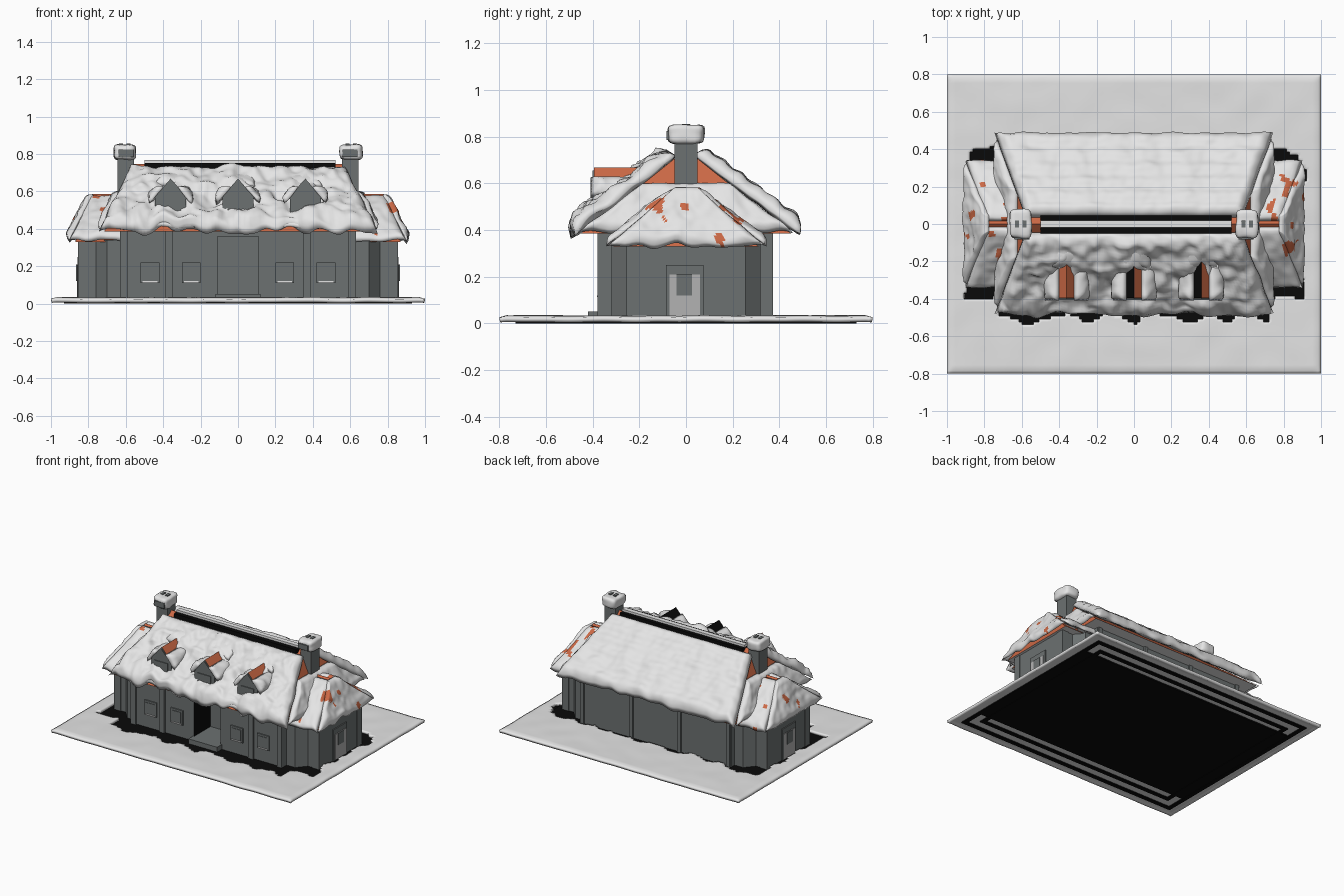
import bpy, bmesh, math
from mathutils import Vector, noise

if "Cube" in bpy.data.objects:
    bpy.data.objects.remove(bpy.data.objects["Cube"])


def material(name, r, g, b):
    m = bpy.data.materials.new(name)
    m.use_nodes = True
    m.diffuse_color = (r, g, b, 1)
    m.node_tree.nodes["Principled BSDF"].inputs["Base Color"].default_value = (r, g, b, 1)
    return m


SNOW = material("snow", .78, .78, .78)
STONE = material("grey_stone", .15, .165, .165)
TILE = material("orange_tile", .6, .14, .06)
BLACK = material("black", .003, .003, .003)
PALE = material("pale_frost", .45, .45, .45)


def finish(name, bm, mats, smooth=False):
    bmesh.ops.recalc_face_normals(bm, faces=bm.faces)
    me = bpy.data.meshes.new(name)
    bm.to_mesh(me)
    bm.free()
    for m in mats:
        me.materials.append(m)
    for p in me.polygons:
        p.use_smooth = smooth
    ob = bpy.data.objects.new(name, me)
    bpy.context.collection.objects.link(ob)
    return ob


def hull(name, points, mats, rule=None):
    """Convex solid; rule(normal) picks a material slot."""
    bm = bmesh.new()
    for p in points:
        bm.verts.new(p)
    bmesh.ops.convex_hull(bm, input=bm.verts)
    bmesh.ops.recalc_face_normals(bm, faces=bm.faces)
    for f in bm.faces:
        f.normal_update()
        f.material_index = rule(f.normal) if rule else 0
    return finish(name, bm, mats)


def box(name, xs, ys, zs, *mats, rule=None):
    return hull(name, [(x, y, z) for x in xs for y in ys for z in zs], mats, rule)


def lumpy(p, scale):
    return noise.noise(Vector(p) * scale)


def drift(name, a, b, c, d, thick, amp=.012, course=0, droop=.015, spots=False):
    """Pillow of snow on the quad a-b (upper edge), d-c (lower edge)."""
    a, b, c, d = map(Vector, (a, b, c, d))
    n = (c - a).cross(d - b).normalized()
    if n.z < 0:
        n = -n
    wide, tall = (c - d).length, (d - a).length
    nu, nv = max(8, int(wide / .016)), max(8, int(tall / .016))
    bm = bmesh.new()
    for side in (1, -.2):
        rows = []
        for j in range(nv + 1):
            row = []
            for i in range(nu + 1):
                u, v = i / nu, j / nv
                p = a.lerp(b, u).lerp(d.lerp(c, u), v)
                edge = min(u * wide, (1 - u) * wide, v * tall, (1 - v) * tall)
                round_off = math.sqrt(min(1, edge / .045))
                h = thick + amp * lumpy(p, 9) + amp * .6 * lumpy(p, 22)
                h += course * math.sin(v * math.pi * 12)
                p.z += droop * v * lumpy((p.x, p.y, 0), 11)
                p += (d - a).normalized() * droop * v * lumpy((p.x, p.y, 3), 9)
                row.append(bm.verts.new(p + n * h * round_off * side))
            rows.append(row)
        for j in range(nv):
            for i in range(nu):
                f = bm.faces.new((rows[j][i], rows[j][i + 1], rows[j + 1][i + 1], rows[j + 1][i]))
                mid = f.calc_center_median()
                if spots and side > 0 and lumpy(mid, 13) > .42:
                    f.material_index = 1
    bmesh.ops.remove_doubles(bm, verts=bm.verts, dist=.0002)
    return finish(name, bm, [SNOW, TILE], True)


# Ground: snow sheet melted away around the house, over black earth
bm = bmesh.new()
bmesh.ops.create_grid(bm, x_segments=130, y_segments=104, size=1)
for v in bm.verts:
    v.co.y *= .8
    edge = min(1 - abs(v.co.x), .8 - abs(v.co.y))
    v.co.z = .024 + .009 * min(1, edge / .03) + .003 * lumpy(v.co, 7)
bare = []
for f in bm.faces:
    c = f.calc_center_median()
    wob = .06 * lumpy(c, 8)
    front = -.5 if abs(c.x) < .72 else -.38
    if abs(c.x) < .89 + wob and front - wob < c.y < .39 + wob:
        bare.append(f)
bmesh.ops.delete(bm, geom=bare, context="FACES")
ground = finish("ground_snow", bm, [SNOW], True)
sheet = ground.modifiers.new("depth", "SOLIDIFY")
sheet.thickness, sheet.offset = .02, -1

box("earth", (-.9, .9), (-.56, .56), (.003, .014), BLACK)
for hx, hy in ((.93, .73), (.84, .64)):
    for s in (-1, 1):
        box("earth_band_side", (s * hx, s * (hx - .03)), (-hy, hy), (0, .008), BLACK)
        box("earth_band_end", (-hx, hx), (s * hy, s * (hy - .03)), (0, .008), BLACK)

# Main walls with a deep entrance recess
box("back_block", (-.2, .2), (-.17, .36), (.01, .43), STONE)
box("entrance_step", (-.12, .12), (-.42, -.17), (.01, .05), STONE)
box("entrance_lintel", (-.12, .12), (-.36, -.17), (.36, .43), STONE)
for s in (-1, 1):
    box("main_wall", (s * .11, s * .63), (-.365, .36), (.01, .43), STONE, BLACK,
        rule=lambda n: 1 if n.x * s < -.9 else 0)
    for x in (.37, .61):
        box("front_pilaster", (s * (x - .02), s * (x + .02)), (-.38, -.36), (.01, .42), STONE)
    for x in (.2, .61):
        box("back_pilaster", (s * (x - .015), s * (x + .015)), (.355, .372), (.01, .42), STONE)
    for x in (.25, .47):
        box("window_frame", (s * (x - .05), s * (x + .05)), (-.374, -.36), (.11, .22), STONE)
        box("window_pane", (s * (x - .036), s * (x + .036)), (-.378, -.36), (.124, .206), STONE)
        box("window_sill_snow", (s * (x - .04), s * (x + .04)), (-.382, -.36), (.113, .12), SNOW)

    # End wings with chamfered shoulders and a door
    hull("wing_shoulder", [(s * x, y * t, z) for x, y in ((.5, .32), (.7, .32), (.76, .25))
                           for t in (-1, 1) for z in (.01, .34)], [STONE])
    box("wing_wall", (s * .6, s * .85), (-.25, .25), (.01, .34), STONE)
    for t in (-1, 1):
        box("wing_corner", (s * .8, s * .855), (t * .2, t * .256), (.01, .34), STONE)
    box("door_frame", (s * .84, s * .858), (-.085, .075), (.01, .25), STONE)
    box("door", (s * .85, s * .862), (-.07, .06), (.02, .21), PALE)
    box("door_glass", (s * .85, s * .866), (-.04, .025), (.12, .21), STONE)

    # Wing roof: tiled hip with snow on three sides
    hull("wing_tiles", [(s * .5, -.31, .33), (s * .5, .31, .33), (s * .87, -.31, .33),
                        (s * .87, .31, .33), (s * .5, 0, .585), (s * .78, 0, .585)],
         [TILE, SNOW], lambda n: 1 if n.z < -.9 else 0)
    for t in (-1, 1):
        drift("wing_snow", (s * .52, t * .015, .575), (s * .79, t * .015, .575),
              (s * .9, t * .34, .335), (s * .52, t * .34, .335), .03, spots=True)
    drift("wing_end_snow", (s * .775, -.04, .585), (s * .775, .04, .585),
          (s * .9, .335, .33), (s * .9, -.335, .33), .028, spots=True)
    drift("hip_snow", (s * .622, -.18, .6), (s * .622, .18, .6),
          (s * .735, .46, .39), (s * .735, -.46, .39), .035)

    # Chimneys with snow caps
    box("chimney", (s * .555, s * .645), (-.05, .05), (.5, .8), STONE)
    box("chimney_band", (s * .56, s * .64), (-.083, -.04), (.785, .825), STONE)
    bm = bmesh.new()
    bmesh.ops.create_cube(bm, size=1)
    bmesh.ops.subdivide_edges(bm, edges=bm.edges, cuts=7, use_grid_fill=True)
    for v in bm.verts:
        p = v.co * 2
        q = sum(abs(k) ** 5 for k in p) ** .2
        p = p / max(q, .01)
        v.co = (s * .605 + p.x * .06, p.y * .077, .81 + p.z * .04)
        v.co += p * .008 * lumpy(v.co, 18)
    finish("chimney_snow", bm, [SNOW], True)
    for x in (.585, .625):
        box("chimney_pot", (s * (x - .011), s * (x + .011)), (-.018, .018), (.82, .855), STONE)

# Main roof: tiled hip, snow on both long slopes, bare ridge
hull("main_tiles", [(s * x, y, z) for s in (-1, 1)
                    for x, y, z in ((.715, -.45, .385), (.715, .45, .385), (.56, 0, .745))],
     [TILE, SNOW], lambda n: 1 if n.z < -.9 else 0)
drift("back_roof_snow", (-.58, .035, .725), (.58, .035, .725),
      (.745, .485, .39), (-.745, .485, .39), .05, course=.004, amp=.008)
drift("front_roof_snow", (-.58, -.045, .72), (.58, -.045, .72),
      (.745, -.48, .39), (-.745, -.48, .39), .05, amp=.03, droop=.04)
box("ridge_bed", (-.5, .52), (-.05, .045), (.72, .752), BLACK)
box("ridge_cap", (-.5, .52), (-.018, .018), (.74, .768), SNOW)

# Dormers
for x in (-.36, 0, .36):
    box("dormer_wall", (x - .083, x + .083), (-.4, -.1), (.43, .57), STONE)
    box("dormer_window", (x - .055, x + .055), (-.406, -.39), (.45, .56), STONE)
    hull("dormer_gable", [(x + k, y, z) for y in (-.4, -.1)
                          for k, z in ((-.085, .56), (.085, .56), (0, .655))], [STONE])
    hull("dormer_tiles", [(x + k, y, z) for y in (-.395, -.12)
                          for k, z in ((-.09, .565), (.09, .565), (0, .668))],
         [STONE, TILE, BLACK],
         lambda n: 0 if abs(n.y) > .5 or n.z < 0 else (2 if n.x < 0 and x > -.1 else 1))
    for s in (-1, 1):
        drift("dormer_snow", (x + s * .04, -.41, .625), (x + s * .04, -.15, .625),
              (x + s * .115, -.15, .535), (x + s * .115, -.41, .535), .038)
    drift("dormer_saddle_snow", (x - .1, -.1, .69), (x + .1, -.1, .69),
          (x + .09, -.235, .63), (x - .09, -.235, .63), .025)
    drift("dormer_ledge_snow", (x - .13, -.39, .45), (x + .13, -.39, .45),
          (x + .13, -.48, .405), (x - .13, -.48, .405), .03)
